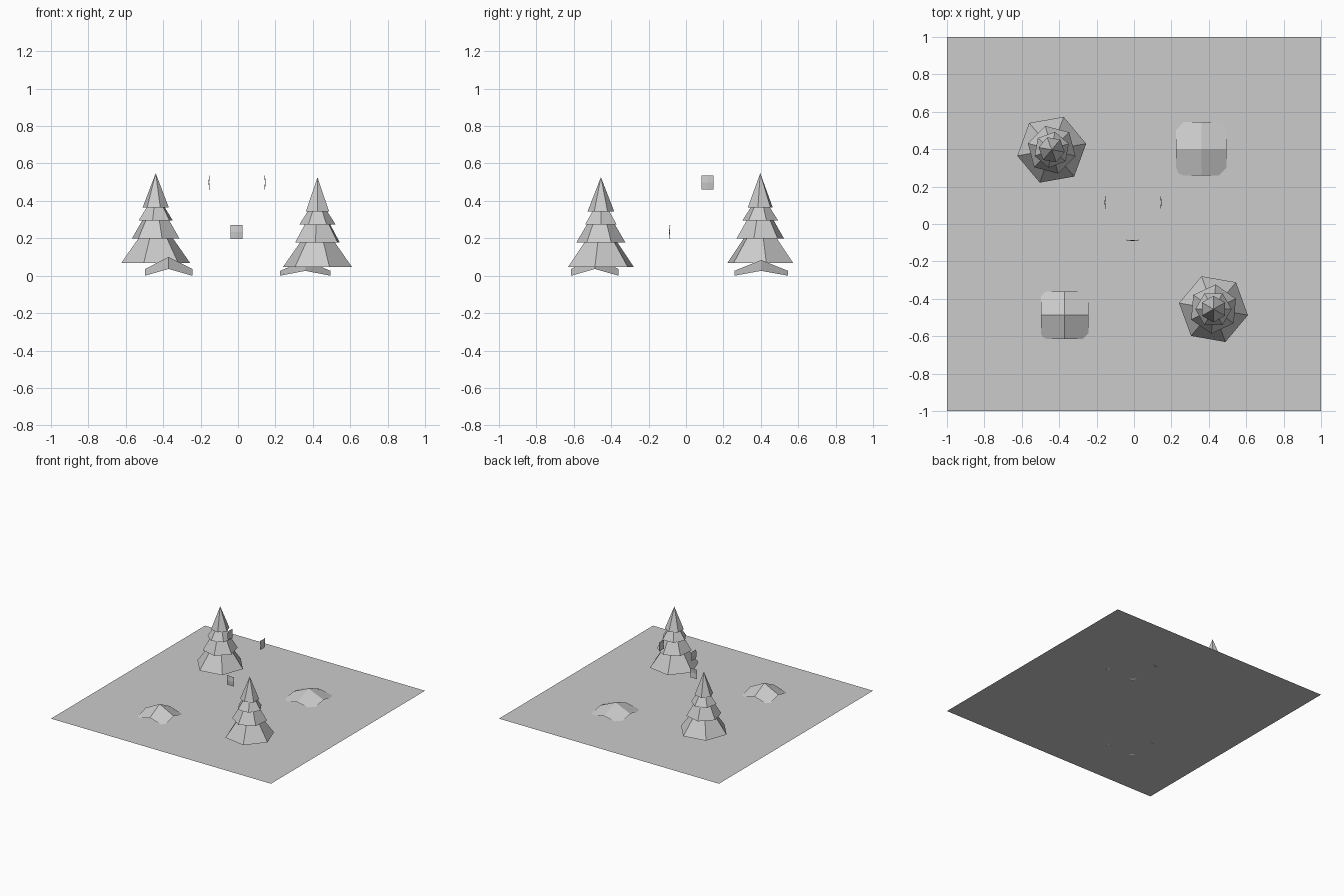
import bpy, math
from mathutils import Matrix, Vector

if "Cube" in bpy.data.objects:
    bpy.data.objects.remove(bpy.data.objects["Cube"])

GROUND = 0.008


def make(name, verts, faces):
    me = bpy.data.meshes.new(name)
    me.from_pydata(verts, [], faces)
    me.update()
    ob = bpy.data.objects.new(name, me)
    bpy.context.collection.objects.link(ob)
    return ob


# 2 x 2 quad patch bulging along local z: corners at 0, edge middles and centre raised
def patch(name, loc, half_x, half_y, mid, peak, rot=Matrix.Identity(3)):
    heights = (peak, mid, 0.0)
    verts = []
    for j in (-1, 0, 1):
        for i in (-1, 0, 1):
            p = Vector((i * half_x, j * half_y, heights[abs(i) + abs(j)]))
            verts.append(rot @ p + Vector(loc))
    faces = [(a, a + 1, a + 4, a + 3) for a in (0, 1, 3, 4)]
    return make(name, verts, faces)


# Six-sided tiers stacked into a conifer; every tier has its own twist
def tree(name, x, y, base, twist):
    # bottom height, top height, bottom radius, top radius, twist
    tiers = [(0.0, 0.13, 0.187, 0.095, 0),
             (0.13, 0.227, 0.132, 0.075, 35),
             (0.227, 0.297, 0.097, 0.052, 10),
             (0.297, 0.48, 0.071, 0.0, 40)]
    n, verts, faces = 6, [], []
    for z0, z1, r0, r1, turn in tiers:
        s = len(verts)
        ang = [math.radians(twist + turn + 60 * k) for k in range(n)]
        verts += [(x + r0 * math.cos(a), y + r0 * math.sin(a), base + z0) for a in ang]
        if r1 > 0:
            verts += [(x + r1 * math.cos(a), y + r1 * math.sin(a), base + z1) for a in ang]
        else:
            verts.append((x, y, base + z1))
        for k in range(n):
            m = (k + 1) % n
            if r1 > 0:
                faces.append((s + k, s + m, s + n + m, s + n + k))
            else:
                faces.append((s + k, s + m, s + n))
        faces.append(tuple(s + k for k in reversed(range(n))))
    return make(name, verts, faces)


# Ground sheet
make("ground_sheet",
     [(-1, -1, GROUND), (1, -1, GROUND), (1, 1, GROUND), (-1, 1, GROUND)],
     [(0, 1, 2, 3)])

# Trees
tree("tree_back", -0.44, 0.397, 0.068, 10)
tree("tree_front", 0.425, -0.455, 0.047, -10)

# Low mounds whose corners dip just under the ground
patch("mound_front", (-0.371, -0.487, 0), 0.127, 0.127, 0.036, 0.1)
patch("mound_back", (0.36, 0.402, 0), 0.135, 0.144, 0.026, 0.084)

# Small floating bulged plates: one on each side, one in front
for side, label in ((-1, "left"), (1, "right")):
    turn = Matrix.Rotation(math.radians(90 * side), 3, 'Y')
    patch("plate_" + label, (-0.005 + side * 0.146, 0.115, 0.499),
          0.037, 0.031, 0.003, 0.007, turn)
patch("plate_front", (-0.008, -0.084, 0.234), 0.031, 0.038, 0.003, 0.007,
      Matrix.Rotation(math.radians(90), 3, 'X'))
